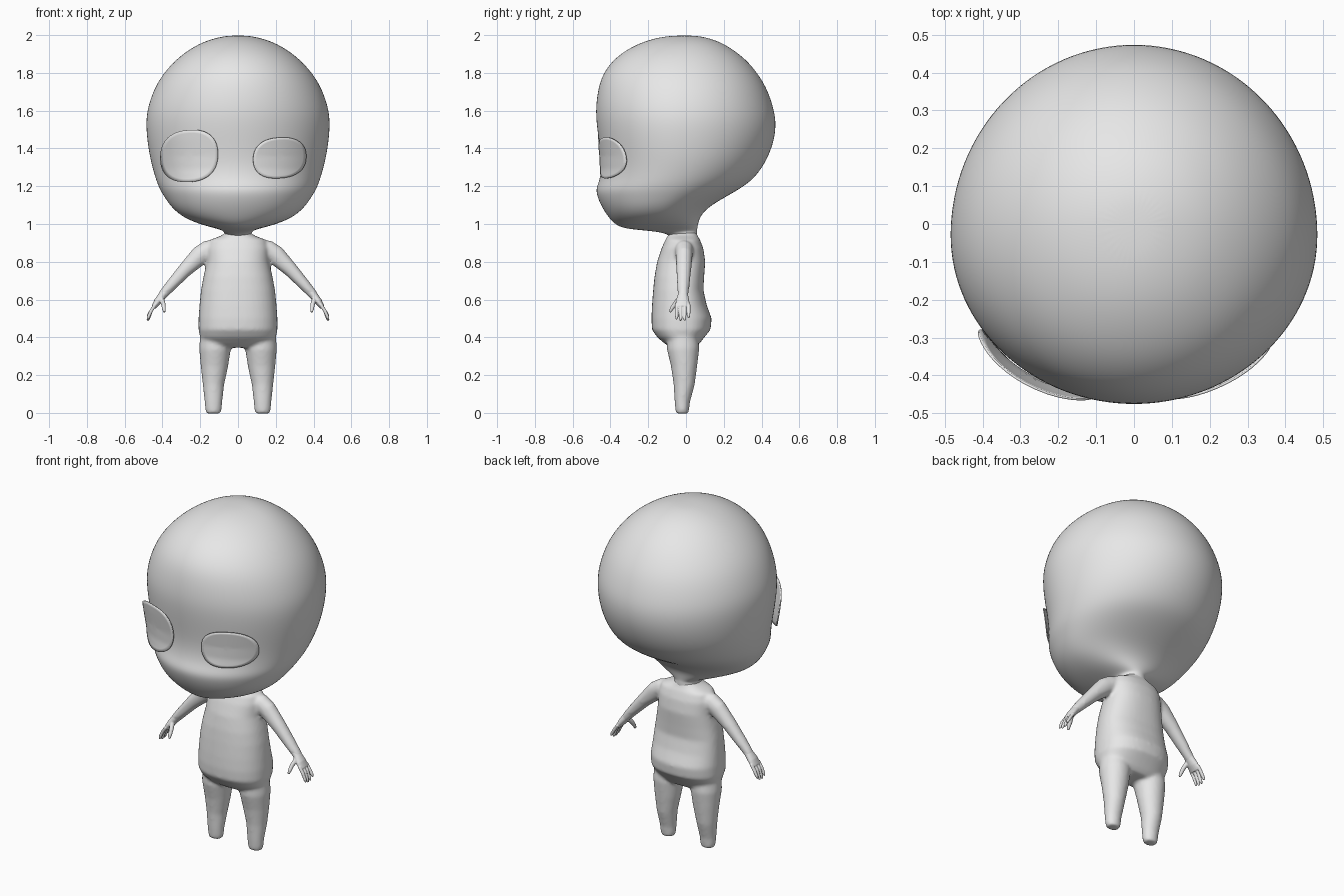
import bpy, bmesh, math
from mathutils import Vector

if "Cube" in bpy.data.objects:
    bpy.data.objects.remove(bpy.data.objects["Cube"], do_unlink=True)

grey = bpy.data.materials.new("plain_grey")
grey.use_nodes = True
grey.diffuse_color = (0.8, 0.8, 0.8, 1)
grey.node_tree.nodes["Principled BSDF"].inputs["Base Color"].default_value = (0.8, 0.8, 0.8, 1)


def power(v, p):
    return math.copysign(abs(v) ** p, v)


def loft(bm, rings):
    """Skin a closed tube through rings of points."""
    rows = [[bm.verts.new(p) for p in ring] for ring in rings]
    n = len(rows[0])
    for a, b in zip(rows, rows[1:]):
        for i in range(n):
            j = (i + 1) % n
            bm.faces.new((a[i], a[j], b[j], b[i]))
    bm.faces.new(rows[0][::-1])
    bm.faces.new(rows[-1])


def level_rings(rows, n, square):
    """Horizontal rings from (height, half width, front, middle, back)."""
    rings = []
    for z, w, front, mid, back in rows:
        ring = []
        for i in range(n):
            t = math.tau * i / n
            c, s = power(math.cos(t), 2 / square), power(math.sin(t), 2 / square)
            ring.append((w * c, mid + s * ((back - mid) if s > 0 else (mid - front)), z))
        rings.append(ring)
    return rings


def tube(bm, path, side, n=20):
    """Limb through (x, y, z, thickness, depth) stations, mirrored by side."""
    pts = [Vector(p[:3]) for p in path]
    rings = []
    for k, p in enumerate(path):
        along = (pts[min(k + 1, len(pts) - 1)] - pts[max(k - 1, 0)]).normalized()
        v = along.cross(Vector((0, 1, 0))).normalized()
        u = v.cross(along)
        ring = []
        for i in range(n):
            t = math.tau * i / n
            q = pts[k] + v * (p[3] * math.cos(t)) + u * (p[4] * math.sin(t))
            ring.append((side * q.x, q.y, q.z))
        rings.append(ring)
    loft(bm, rings)


def finish(bm, name):
    bmesh.ops.recalc_face_normals(bm, faces=bm.faces[:])
    mesh = bpy.data.meshes.new(name)
    bm.to_mesh(mesh)
    bm.free()
    mesh.materials.append(grey)
    for f in mesh.polygons:
        f.use_smooth = True
    ob = bpy.data.objects.new(name, mesh)
    bpy.context.collection.objects.link(ob)
    return ob


def blend(ob, voxel, repeats):
    """Melt overlapping pieces into one soft skin."""
    m = ob.modifiers.new("melt", "REMESH")
    m.mode = "VOXEL"
    m.voxel_size = voxel
    m.use_smooth_shade = True
    s = ob.modifiers.new("soften", "SMOOTH")
    s.factor = 0.5
    s.iterations = repeats


# Head with neck: height, half width, front, widest point, back
HEAD = [
    (1.998, .05, -.07, 0, .05), (1.985, .12, -.16, 0, .12),
    (1.96, .195, -.24, -.01, .19), (1.92, .265, -.32, -.02, .255),
    (1.87, .33, -.385, -.03, .32), (1.8, .395, -.44, -.03, .38),
    (1.72, .445, -.467, -.03, .43), (1.62, .48, -.48, -.03, .465),
    (1.54, .49, -.477, -.03, .48), (1.45, .484, -.465, -.03, .472),
    (1.36, .47, -.452, -.03, .44), (1.29, .453, -.45, -.04, .4),
    (1.23, .435, -.46, -.06, .35), (1.185, .417, -.48, -.08, .285),
    (1.14, .39, -.47, -.1, .205), (1.09, .355, -.447, -.13, .12),
    (1.04, .3, -.415, -.15, .075), (1.0, .21, -.38, -.15, .065),
    (.975, .11, -.33, -.1, .06), (.965, .08, -.2, -.05, .06),
    (.95, .07, -.09, -.01, .06), (.92, .07, -.09, -.01, .06)]
bm = bmesh.new()
loft(bm, level_rings(HEAD, 32, 2))
head = finish(bm, "head")
head.modifiers.new("round", "SUBSURF").levels = 2
head.modifiers["round"].render_levels = 2


def face_y(x, z):
    """Front surface of the head at a given place."""
    for a, b in zip(HEAD, HEAD[1:]):
        if b[0] <= z <= a[0]:
            t = (a[0] - z) / (a[0] - b[0])
            w, front, mid = (a[i] + (b[i] - a[i]) * t for i in (1, 2, 3))
            return mid - (mid - front) * math.sqrt(max(0, 1 - (x / w) ** 2))


# Eyes: thin shells over the face; the right one is larger and stands off
def eye(name, cx, cz, rx, rz, lift):
    bm = bmesh.new()
    n, steps = 40, 8
    rows = []
    for k in range(1, steps + 1):
        row = []
        for i in range(n):
            t = math.tau * i / n
            dx = rx * k / steps * power(math.cos(t), .85)
            dz = rz * k / steps * power(math.sin(t), .85)
            x, z = cx + dx, cz + dz - .12 * dx * abs(cx) / cx * (-1 if cx > 0 else 1) * .5
            outer = (dx * math.copysign(1, cx) / rx + 1) / 2
            row.append(bm.verts.new((x, face_y(x, z) - .01 - lift * outer, z)))
        rows.append(row)
    bm.faces.new(rows[0])
    for a, b in zip(rows, rows[1:]):
        for i in range(n):
            j = (i + 1) % n
            bm.faces.new((a[i], a[j], b[j], b[i]))
    ob = finish(bm, name)
    m = ob.modifiers.new("shell", "SOLIDIFY")
    m.thickness = .006
    m.offset = 0


eye("left_eye", .22, 1.35, .14, .108, .006)
eye("right_eye", -.258, 1.36, .152, .138, .042)

# Body: torso, legs and arms melted together
TORSO = [
    (.96, .06, -.08, -.01, .055), (.94, .085, -.095, -.01, .06),
    (.915, .15, -.11, -.01, .075), (.87, .165, -.13, -.01, .092),
    (.8, .166, -.153, -.01, .102), (.72, .183, -.167, -.02, .096),
    (.65, .196, -.174, -.02, .092), (.57, .204, -.18, -.02, .11),
    (.5, .209, -.183, -.02, .136), (.44, .209, -.18, -.02, .13),
    (.4, .2, -.152, -.02, .097), (.365, .18, -.11, -.01, .07),
    (.345, .14, -.08, -.01, .05)]
LEG = [
    (.122, -.02, .42, .078, .08), (.122, -.015, .34, .084, .086),
    (.125, -.01, .25, .073, .07), (.13, -.01, .15, .057, .056),
    (.13, -.02, .06, .047, .041), (.13, -.02, .02, .044, .037),
    (.13, -.02, -.004, .038, .033)]
ARM = [
    (.1, -.01, .87, .045, .05), (.16, -.01, .862, .052, .048),
    (.2, -.01, .835, .052, .045), (.28, -.012, .757, .039, .04),
    (.35, -.014, .68, .031, .034), (.39, -.015, .635, .026, .029),
    (.41, -.015, .61, .022, .028)]
bm = bmesh.new()
loft(bm, level_rings(TORSO, 40, 2.3))
for side in (1, -1):
    tube(bm, LEG, side, 28)
    tube(bm, ARM, side, 28)
blend(finish(bm, "body"), .009, 9)

# Hands: palm, four fingers and a thumb
PALM = [
    (.375, -.015, .652, .022, .025), (.4, -.016, .622, .022, .028),
    (.425, -.018, .59, .02, .036), (.446, -.018, .56, .013, .039)]
THUMB = [
    (.405, -.035, .605, .013, .014), (.395, -.06, .575, .012, .012),
    (.392, -.077, .55, .01, .01), (.39, -.085, .533, .006, .006)]
for side, name in ((1, "left_hand"), (-1, "right_hand")):
    bm = bmesh.new()
    tube(bm, PALM, side)
    tube(bm, THUMB, side, 12)
    for k, tip in enumerate((.495, .487, .488, .502)):
        y = -.05 + .0215 * k
        tube(bm, [(.437, y, .575, .009, .009), (.46, y, .54, .0095, .009),
                  (.474, y, tip + .014, .009, .008), (.479, y, tip, .005, .005)], side, 12)
    blend(finish(bm, name), .0032, 3)
